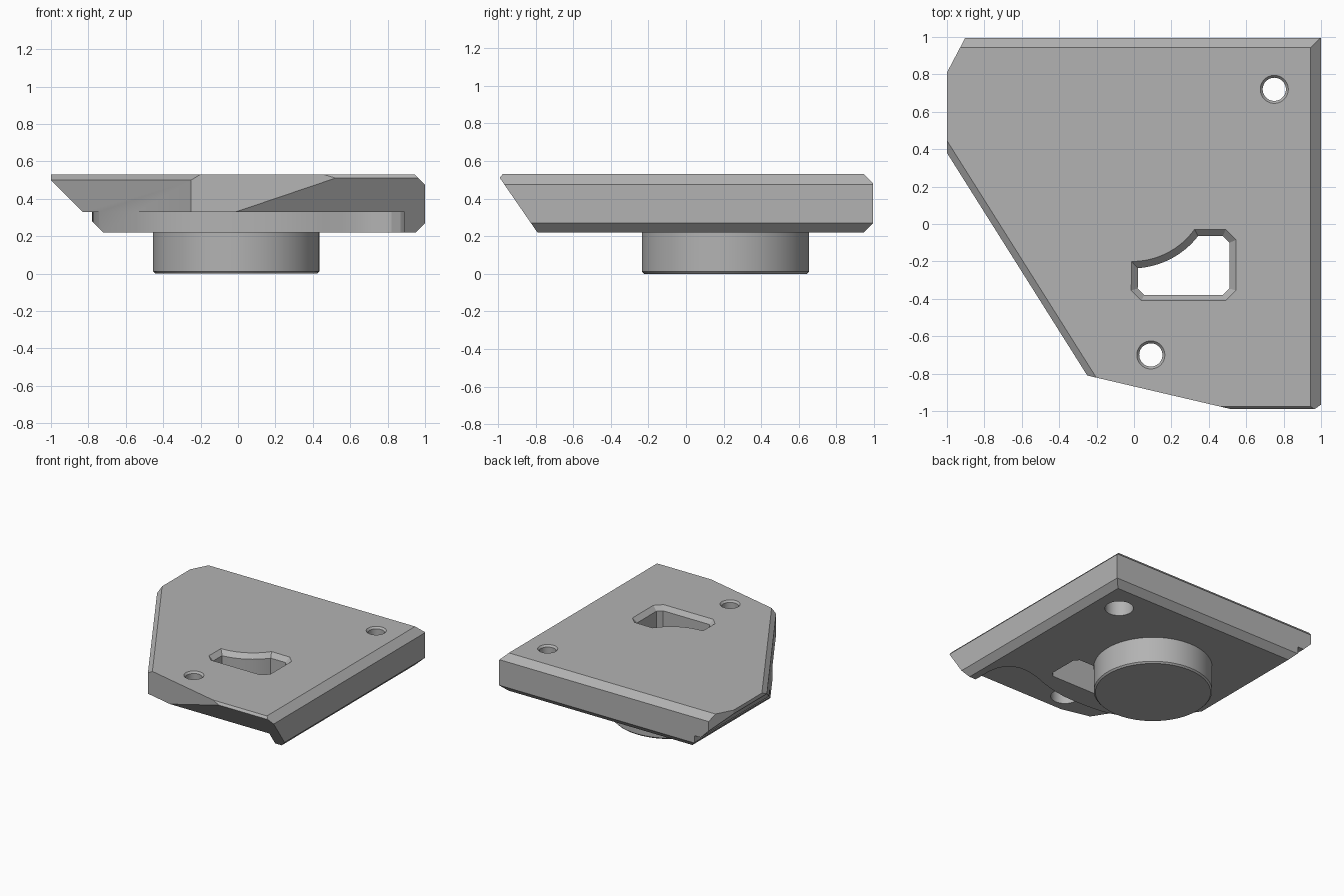
import bpy, bmesh
from math import sin, cos, radians
from mathutils import Vector

cube = bpy.data.objects.get("Cube")
if cube:
    bpy.data.objects.remove(cube, do_unlink=True)

grey = bpy.data.materials.new("machined grey")
grey.use_nodes = True
grey.diffuse_color = (0.45, 0.45, 0.45, 1)
grey.node_tree.nodes["Principled BSDF"].inputs["Base Color"].default_value = (0.45, 0.45, 0.45, 1)

TOP, LEDGE, BASE = 0.53, 0.33, 0.22
HUB = (-0.01, 0.21)
HUB_R = 0.445


def make(name, bm):
    bmesh.ops.recalc_face_normals(bm, faces=bm.faces)
    mesh = bpy.data.meshes.new(name)
    bm.to_mesh(mesh)
    bm.free()
    mesh.materials.append(grey)
    ob = bpy.data.objects.new(name, mesh)
    bpy.context.scene.collection.objects.link(ob)
    return ob


def loft(name, rings):
    """Solid through stacked outlines; each ring is (points, z)."""
    bm = bmesh.new()
    loops = [[bm.verts.new((x, y, z)) for x, y in pts] for pts, z in rings]
    n = len(loops[0])
    for a, b in zip(loops, loops[1:]):
        for i in range(n):
            j = (i + 1) % n
            bm.faces.new((a[i], a[j], b[j], b[i]))
    bm.faces.new(loops[0])
    bm.faces.new(loops[-1])
    return make(name, bm)


def arc(centre, r, start, end, steps):
    angles = [radians(start + (end - start) * i / steps) for i in range(steps + 1)]
    return [(centre[0] + r * cos(a), centre[1] + r * sin(a)) for a in angles]


def circle(centre, r, n=64):
    return arc(centre, r, 0, 360 - 360 / n, n - 1)


def lathe(name, centre, profile):
    return loft(name, [(circle(centre, r), z) for r, z in profile])


def shade(ob):
    bpy.ops.object.select_all(action="DESELECT")
    ob.select_set(True)
    bpy.context.view_layer.objects.active = ob
    bpy.ops.object.shade_smooth_by_angle(angle=radians(25))


# Plate: a block trimmed by its edge, chamfer and undercut planes
bm = bmesh.new()
bmesh.ops.create_cube(bm, size=2)
for v in bm.verts:
    v.co.z = TOP if v.co.z > 0 else BASE
planes = [
    ((0, 0.995, 0), (0, 1, 0)),                  # back edge
    ((0, -0.99, 0), (0, -1, 0)),                 # front edge
    ((-1, 0.81, 0), (-0.19, 0.1, 0)),            # back corner
    ((-1, 0.38, 0), (-1.19, -0.75, 0)),          # long diagonal
    ((-0.25, -0.81, 0), (-0.18, -0.77, 0)),      # front slant
    ((0, 0.945, TOP), (0, 1, 1)),                # top chamfers
    ((0.945, 0, TOP), (1, 0, 1)),
    ((-1, 0.38, 0.5), (-0.725, -0.457, 1)),
    ((0, -0.975, TOP), (0, -1, 0.8)),
    ((0, 0.945, BASE), (0, 1, -1)),              # bottom chamfers
    ((0.95, 0, BASE), (1, 0, -1)),
    ((0, -0.79, BASE), (0, -0.29, -0.2)),        # front undercut
    ((-0.83, 0, LEDGE), (-1, 0, -1)),            # side undercut
]
for point, normal in planes:
    geom = bm.verts[:] + bm.edges[:] + bm.faces[:]
    bmesh.ops.bisect_plane(bm, geom=geom, dist=1e-5, plane_co=point,
                           plane_no=Vector(normal).normalized(), clear_outer=True)
    rim = [e for e in bm.edges if e.is_boundary]
    if rim:
        bmesh.ops.holes_fill(bm, edges=rim)
plate = make("plate", bm)

# Stepped recess under the plate, curving round the hub
recess_path = [(-0.77, 1.3)] + arc(HUB, 0.77, 180, 265, 24)
recess_path += [(0.08, -0.565), (0.22, -0.56), (0.34, -0.54), (0.46, -0.505),
                (0.57, -0.465), (0.66, -0.445), (0.75, -0.445), (0.82, -0.475),
                (0.87, -0.54), (0.89, -0.63), (0.89, -1.3), (-1.3, -1.3), (-1.3, 1.3)]
cutters = [loft("recess_cutter", [(recess_path, 0.1), (recess_path, LEDGE)])]


# Window with one side following the hub, chamfered at the top
def window(r, start, end, left, right, low, high, c):
    return arc(HUB, r, start, end, 16) + [
        (right - c, high), (right, high - c), (right, low + c),
        (right - c, low), (left + c, low), (left, low + c)]


inner = window(HUB_R + 0.002, 274, 322, 0.02, 0.51, -0.38, -0.065, 0.035)
outer = window(0.41, 269.5, 324.5, -0.015, 0.545, -0.41, -0.03, 0.055)
cutters.append(loft("window_cutter", [(inner, 0.1), (inner, 0.495), (outer, TOP), (outer, 0.6)]))

# Screw holes, wide from below and narrow at the top
for centre in ((0.75, 0.72), (0.09, -0.7)):
    cutters.append(lathe("hole_cutter", centre, [
        (0.107, 0.1), (0.107, 0.45), (0.062, 0.45), (0.062, 0.515), (0.075, TOP), (0.075, 0.6)]))

for cutter in cutters:
    cutter.hide_render = True
    mod = plate.modifiers.new("cut", "BOOLEAN")
    mod.operation = "DIFFERENCE"
    mod.solver = "EXACT"
    mod.object = cutter
graph = bpy.context.evaluated_depsgraph_get()
cut_mesh = bpy.data.meshes.new_from_object(plate.evaluated_get(graph))
plate.modifiers.clear()
plate.data = cut_mesh
for cutter in cutters:
    bpy.data.objects.remove(cutter, do_unlink=True)
shade(plate)

# Round hub below the plate
hub = lathe("hub", HUB, [(HUB_R - 0.012, 0), (HUB_R, 0.012), (HUB_R, BASE + 0.01)])
shade(hub)
